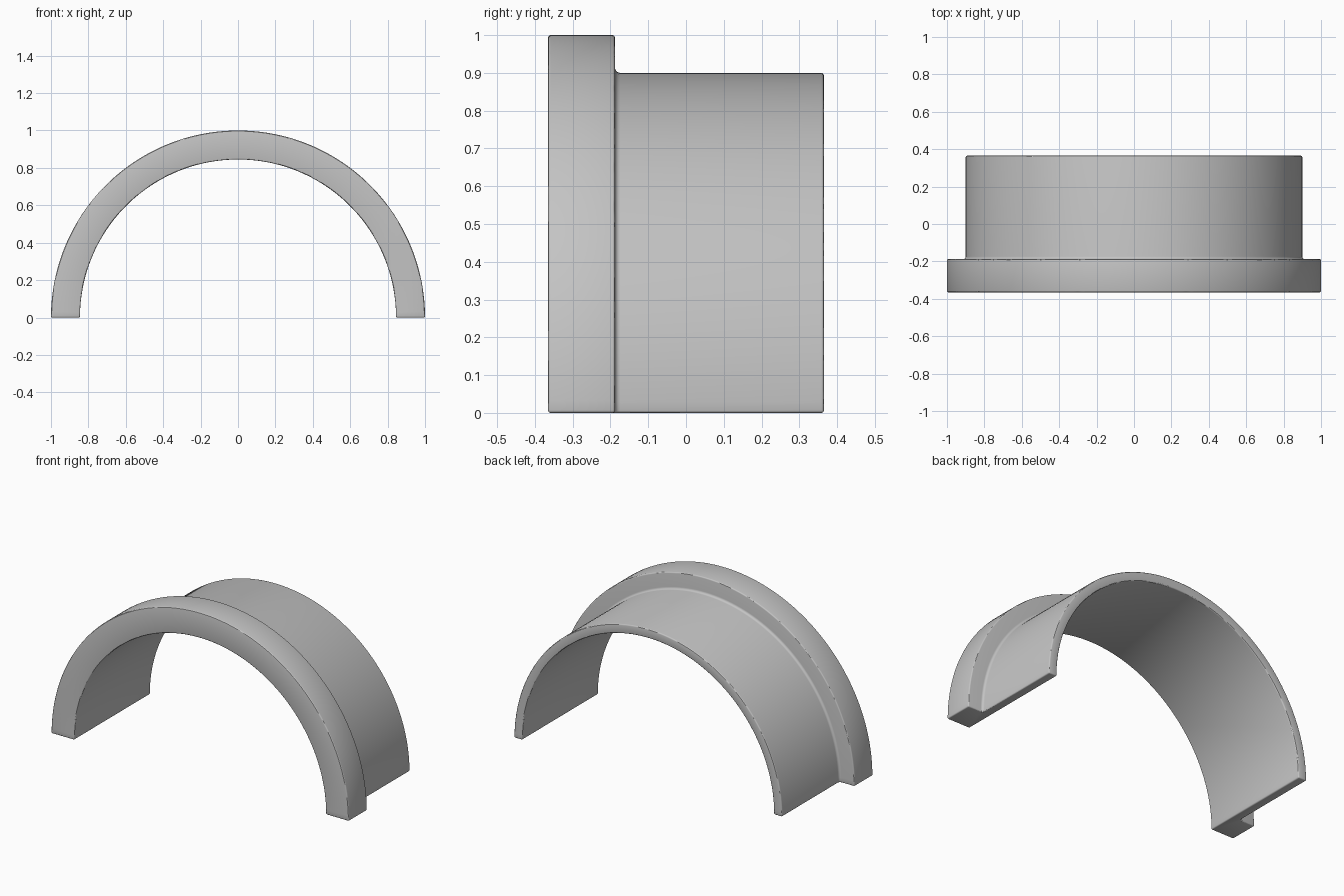
import bpy
import bmesh
from math import pi, sin, cos
from mathutils import Vector

cube = bpy.data.objects.get("Cube")
if cube:
    bpy.data.objects.remove(cube, do_unlink=True)

# Dimensions
INNER, SLEEVE, FLANGE = 0.845, 0.90, 1.0
FRONT, STEP, BACK = -0.365, -0.188, 0.365
FILLET = 0.014
STEPS = 96

# Plain grey metal
grey = bpy.data.materials.new("grey metal")
grey.use_nodes = True
colour = (0.55, 0.55, 0.55, 1)
grey.diffuse_color = colour
grey.node_tree.nodes["Principled BSDF"].inputs["Base Color"].default_value = colour

# Wall cross-section as (radius, y), with a rounded root behind the flange
profile = [(INNER, FRONT), (FLANGE, FRONT), (FLANGE, STEP)]
for i in range(5):
    a = i / 4 * pi / 2
    profile.append((SLEEVE + FILLET * (1 - sin(a)), STEP + FILLET * (1 - cos(a))))
profile += [(SLEEVE, BACK), (INNER, BACK)]

# Sweep the section through half a turn and keep both cut ends closed
bm = bmesh.new()
rings = []
for i in range(STEPS + 1):
    a = pi * i / STEPS
    rings.append([bm.verts.new(Vector((r * cos(a), y, r * sin(a)))) for r, y in profile])
n = len(profile)
for lower, upper in zip(rings, rings[1:]):
    for k in range(n):
        j = (k + 1) % n
        bm.faces.new((lower[k], lower[j], upper[j], upper[k]))
bm.faces.new(rings[0])
bm.faces.new(rings[-1])
bmesh.ops.recalc_face_normals(bm, faces=bm.faces)

mesh = bpy.data.meshes.new("flanged_half_bushing")
bm.to_mesh(mesh)
bm.free()
mesh.materials.append(grey)
bushing = bpy.data.objects.new("flanged_half_bushing", mesh)
bpy.context.collection.objects.link(bushing)

# Softly broken outer edges
bevel = bushing.modifiers.new("edge_rounding", "BEVEL")
bevel.width = 0.007
bevel.segments = 3
bevel.limit_method = "ANGLE"
bevel.angle_limit = pi / 3

bpy.context.view_layer.objects.active = bushing
bushing.select_set(True)
bpy.ops.object.modifier_apply(modifier=bevel.name)
bpy.ops.object.shade_smooth_by_angle(angle=pi / 6)
